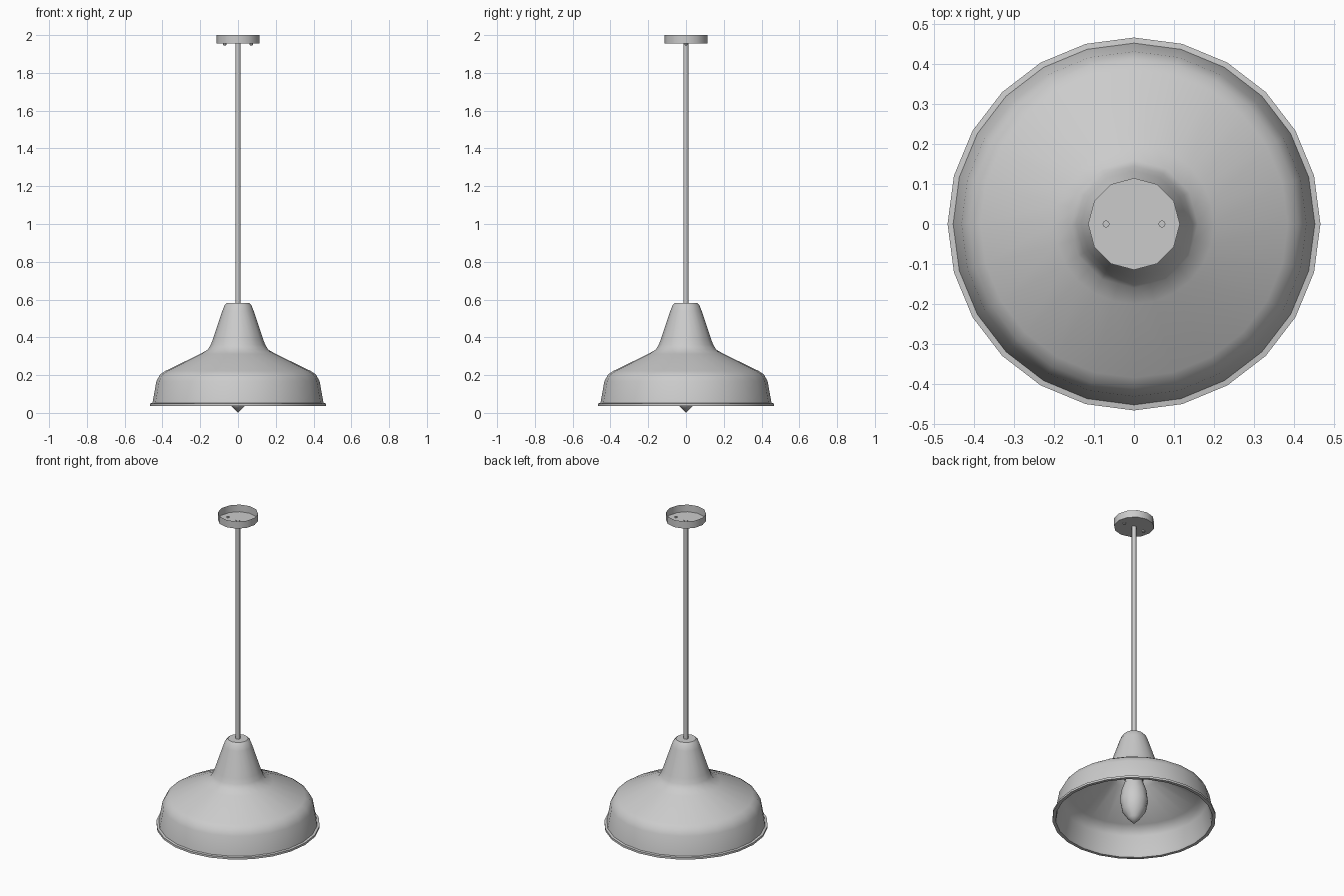
import bpy, bmesh, math

cube = bpy.data.objects.get("Cube")
if cube:
    bpy.data.objects.remove(cube)

grey = bpy.data.materials.new("light_grey")
grey.use_nodes = True
grey.diffuse_color = (0.6, 0.6, 0.6, 1)
grey.node_tree.nodes["Principled BSDF"].inputs["Base Color"].default_value = (0.6, 0.6, 0.6, 1)


def lathe(name, profile, sides, half_until=0.0, angle=40, centre=(0, 0)):
    """Revolve (radius, z) points; rings above half_until use half as many sides."""
    bm = bmesh.new()
    rings = []
    for r, z in profile:
        if r == 0:
            rings.append([bm.verts.new((centre[0], centre[1], z))])
            continue
        ring = []
        for i in range(sides):
            a = 2 * math.pi * i / sides
            k = r
            if half_until and z > half_until and i % 2:
                k = r * math.cos(2 * math.pi / sides)
            ring.append(bm.verts.new((centre[0] + k * math.cos(a), centre[1] + k * math.sin(a), z)))
        rings.append(ring)
    for a, b in zip(rings, rings[1:]):
        for i in range(sides):
            j = (i + 1) % sides
            quad = [a[i % len(a)], a[j % len(a)], b[j % len(b)], b[i % len(b)]]
            bm.faces.new(list(dict.fromkeys(quad)))
    bmesh.ops.recalc_face_normals(bm, faces=bm.faces)
    mesh = bpy.data.meshes.new(name)
    bm.to_mesh(mesh)
    bm.free()
    mesh.materials.append(grey)
    obj = bpy.data.objects.new(name, mesh)
    bpy.context.collection.objects.link(obj)
    bpy.ops.object.select_all(action='DESELECT')
    obj.select_set(True)
    bpy.context.view_layer.objects.active = obj
    bpy.ops.object.shade_smooth_by_angle(angle=math.radians(angle))
    return obj


# Shade: outer skin, rolled rim, then inner skin
outer = [(0, 0.583), (0.058, 0.583), (0.072, 0.568), (0.083, 0.54), (0.133, 0.39),
         (0.145, 0.36), (0.16, 0.335), (0.2, 0.312), (0.385, 0.222), (0.412, 0.204),
         (0.432, 0.168), (0.453, 0.052)]
rim = [(0.467, 0.05), (0.467, 0.037), (0.448, 0.037)]
inner = [(0.442, 0.052), (0.422, 0.163), (0.402, 0.195), (0.375, 0.212),
         (0.15, 0.325), (0.123, 0.39), (0.073, 0.54), (0, 0.57)]
lathe("lamp_shade", outer + rim + inner, 24, half_until=0.33, angle=45)

# Hanging rod
lathe("hanging_rod", [(0, 0.57), (0.0135, 0.57), (0.0135, 1.957), (0, 1.957)], 8, angle=50)

# Ceiling canopy: shallow cup open at the top
lathe("ceiling_canopy", [(0, 1.955), (0.115, 1.955), (0.115, 2.0)], 12)

# Canopy screws
for side, x in (("left", 0.07), ("right", -0.07)):
    lathe("canopy_screw_" + side,
          [(0, 1.945), (0.009, 1.947), (0.009, 1.96), (0, 1.96)], 8, centre=(x, 0))

# Bulb with pointed tip, and its socket
lathe("bulb", [(0, 0), (0.035, 0.036), (0.068, 0.085), (0.081, 0.15),
               (0.074, 0.21), (0.055, 0.265), (0.045, 0.3)], 12, angle=50)
lathe("bulb_socket", [(0, 0.285), (0.055, 0.285), (0.055, 0.57), (0, 0.57)], 12)
